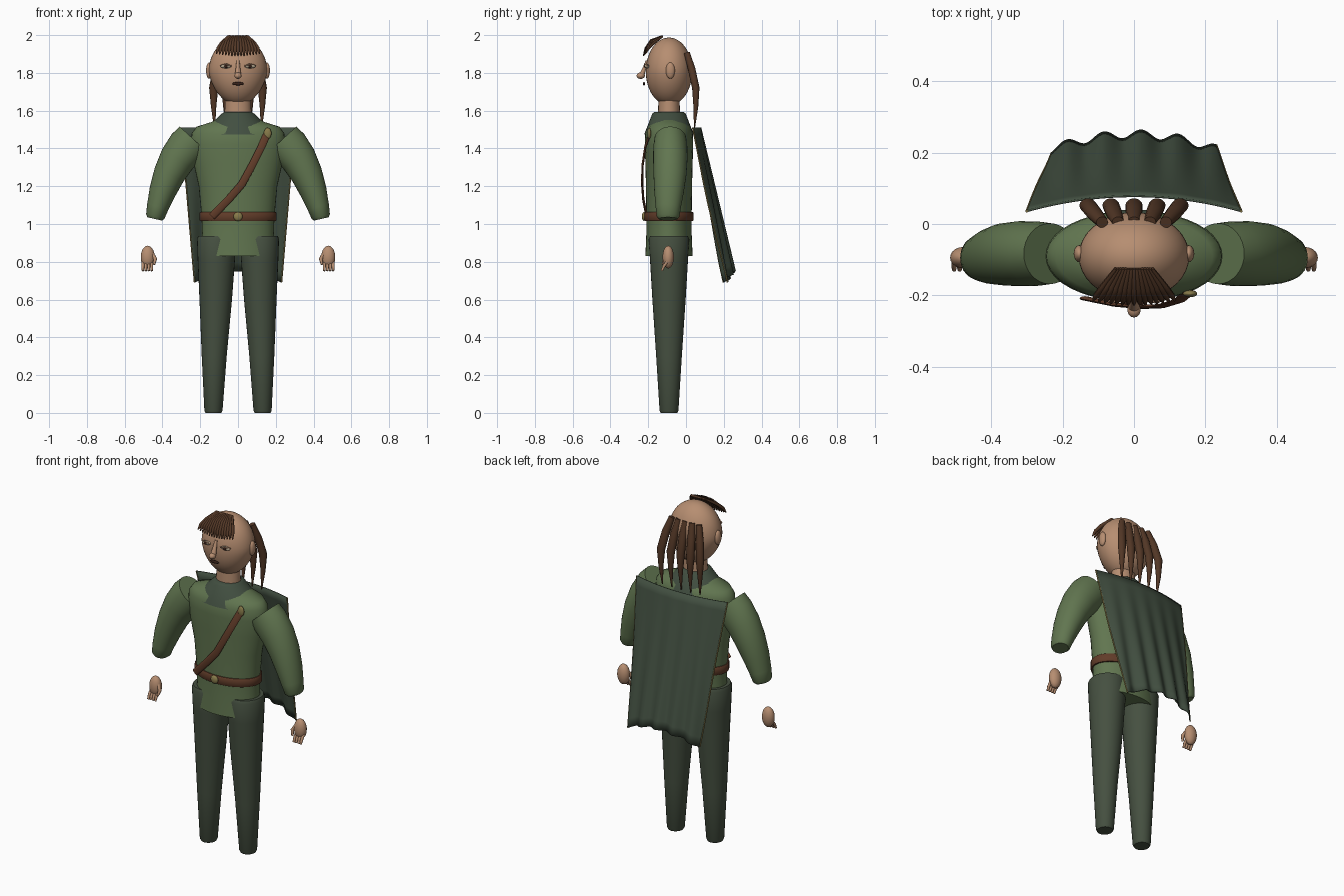
import bpy, bmesh, math
from mathutils import Vector

cube = bpy.data.objects.get("Cube")
if cube:
    bpy.data.objects.remove(cube, do_unlink=True)


def material(name, r, g, b):
    m = bpy.data.materials.new(name)
    m.use_nodes = True
    m.diffuse_color = (r, g, b, 1)
    node = m.node_tree.nodes["Principled BSDF"]
    node.inputs["Base Color"].default_value = (r, g, b, 1)
    node.inputs["Roughness"].default_value = 0.8
    return m


SKIN = material("skin", 0.47, 0.27, 0.165)
TUNIC = material("tunic green", 0.12, 0.18, 0.08)
TROUSERS = material("trouser green", 0.06, 0.08, 0.052)
CLOAK = material("cloak green", 0.054, 0.078, 0.052)
LEATHER = material("leather brown", 0.12, 0.045, 0.022)
HAIR = material("hair brown", 0.085, 0.038, 0.019)
BRASS = material("brass", 0.25, 0.2, 0.07)
EYE = material("eye white", 0.5, 0.42, 0.3)
DARK = material("dark brown", 0.04, 0.016, 0.01)
CY = -0.09  # depth of the body axis


def finish(name, bm, mat, smooth=40):
    bmesh.ops.recalc_face_normals(bm, faces=bm.faces)
    mesh = bpy.data.meshes.new(name)
    bm.to_mesh(mesh)
    bm.free()
    ob = bpy.data.objects.new(name, mesh)
    bpy.context.collection.objects.link(ob)
    mesh.materials.append(mat)
    bpy.ops.object.select_all(action='DESELECT')
    ob.select_set(True)
    bpy.context.view_layer.objects.active = ob
    bpy.ops.object.shade_smooth_by_angle(angle=math.radians(smooth))
    return ob


def loft(name, stations, mat, sides=24, caps=True):
    """Elliptical tube through (x, y, z, side radius, depth radius)."""
    bm = bmesh.new()
    pts = [Vector(s[:3]) for s in stations]
    rings = []
    for i, s in enumerate(stations):
        t = (pts[min(i + 1, len(pts) - 1)] - pts[max(i - 1, 0)]).normalized()
        a = Vector((0, 1, 0)).cross(t).normalized()
        b = t.cross(a)
        rings.append([bm.verts.new(pts[i] + a * s[3] * math.cos(k * math.tau / sides)
                                   + b * s[4] * math.sin(k * math.tau / sides))
                      for k in range(sides)])
    for lo, hi in zip(rings, rings[1:]):
        for k in range(sides):
            n = (k + 1) % sides
            bm.faces.new((lo[k], lo[n], hi[n], hi[k]))
    if caps:
        bm.faces.new(rings[0])
        bm.faces.new(rings[-1])
    return finish(name, bm, mat)


def upright(name, profile, mat, x=0, sides=40):
    return loft(name, [(x, CY, z, rx, ry) for z, rx, ry in profile], mat, sides)


def ball(name, center, radii, mat, segs=20, jaw=0):
    bm = bmesh.new()
    bmesh.ops.create_uvsphere(bm, u_segments=segs, v_segments=segs * 2 // 3, radius=1)
    for v in bm.verts:
        taper = 1 - jaw * max(0, -v.co.z)
        v.co = Vector([c + r * p * k for c, r, p, k in
                       zip(center, radii, v.co, (taper, 1, 1))])
    return finish(name, bm, mat, 180)


def grid_sheet(name, rows, mat, thickness):
    bm = bmesh.new()
    vs = [[bm.verts.new(p) for p in row] for row in rows]
    for r0, r1 in zip(vs, vs[1:]):
        for i in range(len(r0) - 1):
            bm.faces.new((r0[i], r0[i + 1], r1[i + 1], r1[i]))
    ob = finish(name, bm, mat, 60)
    mod = ob.modifiers.new("Thickness", 'SOLIDIFY')
    mod.thickness = thickness
    mod.offset = 0
    return ob


# Clothed body
upright("tunic", [(0.83, 0.2, 0.125), (0.95, 0.19, 0.12), (1.04, 0.193, 0.12),
                  (1.2, 0.208, 0.122), (1.32, 0.235, 0.125), (1.42, 0.25, 0.128),
                  (1.48, 0.245, 0.126), (1.515, 0.22, 0.112), (1.54, 0.14, 0.09),
                  (1.58, 0.07, 0.065)], TUNIC)
upright("belt", [(1.015, 0.2, 0.126), (1.02, 0.204, 0.13), (1.058, 0.204, 0.13),
                 (1.063, 0.2, 0.126)], LEATHER)
upright("collar", [(1.475, 0.2, 0.131), (1.585, 0.085, 0.088), (1.593, 0.072, 0.078)], CLOAK)
upright("neck", [(1.52, 0.075, 0.06), (1.66, 0.068, 0.056)], SKIN, sides=24)
ball("buckle", (0, -0.222, 1.04), (0.024, 0.012, 0.024), BRASS)

# Shoulder strap, a flat ribbon over the chest
path = [(0.155, -0.19, 1.48), (0.125, -0.215, 1.41), (0.075, -0.23, 1.31),
        (0.02, -0.232, 1.21), (-0.05, -0.226, 1.13), (-0.138, -0.208, 1.04)]
loft("strap", [(x, y, z, 0.02, 0.006) for x, y, z in path], LEATHER, 12)
ball("strap_stud", (0.157, -0.195, 1.48), (0.02, 0.01, 0.03), BRASS)

# Limbs, built once per side
for s, side in ((1, "left"), (-1, "right")):
    loft(side + "_trouser_leg",
         [(s * x, CY, z, rx, ry) for x, z, rx, ry in
          ((0.13, 0, 0.042, 0.044), (0.13, 0.012, 0.048, 0.05), (0.126, 0.3, 0.066, 0.068),
           (0.118, 0.6, 0.086, 0.088), (0.115, 0.8, 0.098, 0.1), (0.113, 0.92, 0.104, 0.108),
           (0.113, 0.937, 0.097, 0.1))], TROUSERS, 32)
    loft(side + "_sleeve",
         [(s * x, y, z, rx, ry) for x, y, z, rx, ry in
          ((0.235, -0.083, 1.448, 0.1, 0.085), (0.27, -0.083, 1.41, 0.104, 0.09),
           (0.32, -0.083, 1.345, 0.096, 0.091), (0.365, -0.085, 1.26, 0.084, 0.087),
           (0.4, -0.09, 1.17, 0.071, 0.078), (0.425, -0.094, 1.09, 0.058, 0.067),
           (0.438, -0.095, 1.04, 0.05, 0.06), (0.441, -0.095, 1.027, 0.04, 0.05))], TUNIC, 32)
    ball(side + "_palm", (s * 0.478, -0.094, 0.825), (0.037, 0.03, 0.06), SKIN)
    for i in range(4):
        x = s * (0.457 + 0.0155 * i)
        loft(f"{side}_finger_{i + 1}",
             [(x, -0.1, 0.8, 0.008, 0.008), (x, -0.118, 0.775, 0.008, 0.008),
              (x, -0.128, 0.752, 0.006, 0.006)], SKIN, 10)
    loft(side + "_thumb",
         [(s * 0.455, -0.1, 0.845, 0.01, 0.01), (s * 0.438, -0.112, 0.815, 0.01, 0.01),
          (s * 0.445, -0.122, 0.785, 0.006, 0.006)], SKIN, 10)
    # Face details in pairs
    ball(side + "_ear", (s * 0.153, -0.083, 1.812), (0.016, 0.024, 0.043), SKIN)
    ball(side + "_eye", (s * 0.064, -0.207, 1.835), (0.029, 0.012, 0.011), EYE)
    ball(side + "_iris", (s * 0.064, -0.216, 1.835), (0.01, 0.006, 0.009), DARK, 12)
    loft(side + "_upper_lid",
         [(s * x, y, z, 0.004, 0.004) for x, y, z in
          ((0.034, -0.214, 1.836), (0.064, -0.219, 1.847), (0.094, -0.203, 1.838))], SKIN, 8)

# Head
ball("head", (0, CY, 1.808), (0.155, 0.123, 0.179), SKIN, 36, jaw=0.14)
loft("nose_bridge", [(0, -0.207, 1.865, 0.008, 0.006), (0, -0.22, 1.825, 0.012, 0.01),
                     (0, -0.235, 1.785, 0.017, 0.015)], SKIN, 14)
ball("nose_tip", (0, -0.24, 1.785), (0.019, 0.022, 0.017), SKIN, 14)
ball("mouth", (0, -0.222, 1.743), (0.03, 0.006, 0.009), DARK)

# Fringe of fanned strands
COUNT = 15
for i in range(COUNT):
    t = 2 * i / (COUNT - 1) - 1
    drop = 0.012 * t * t
    loft(f"fringe_strand_{i + 1}",
         [(0.05 * t, -0.125, 1.994, 0.007, 0.006),
          (0.085 * t, -0.185 + drop, 1.97 - drop, 0.011, 0.009),
          (0.105 * t, -0.212 + drop, 1.93, 0.01, 0.008),
          (0.114 * t, -0.226 + drop, 1.89 + drop, 0.003, 0.003)], HAIR, 10)

# Long locks at the back of the head
for i in range(-2, 3):
    x = i * 0.062
    loft(f"back_lock_{i + 3}",
         [(x * 0.72, 0.005, 1.905, 0.017, 0.016), (x * 0.9, 0.03, 1.82, 0.023, 0.02),
          (x * 1.04, 0.052, 1.72, 0.024, 0.02), (x * 1.04, 0.052, 1.62, 0.014, 0.013),
          (x, 0.045, 1.51, 0.003, 0.003)], HAIR, 14)


# Cloak: folds deepen toward the hem
def cloak_point(u, v):
    x = u * (0.3 - 0.07 * v)
    bow = 1 - u * u
    y = 0.036 + 0.172 * v + 0.042 * bow + 0.012 * v * math.sin(math.tau * (x + 0.006) / 0.104)
    return (x, y, 1.51 - v * (0.82 - 0.06 * bow))


COLS, ROWS = 60, 16
grid_sheet("cloak", [[cloak_point(2 * i / COLS - 1, j / ROWS) for i in range(COLS + 1)]
                     for j in range(ROWS + 1)], CLOAK, 0.006)
for s, side in ((1, "left"), (-1, "right")):
    loft(side + "_cloak_trim", [(*cloak_point(s, j / 8), 0.004, 0.004) for j in range(9)], BRASS, 8)
